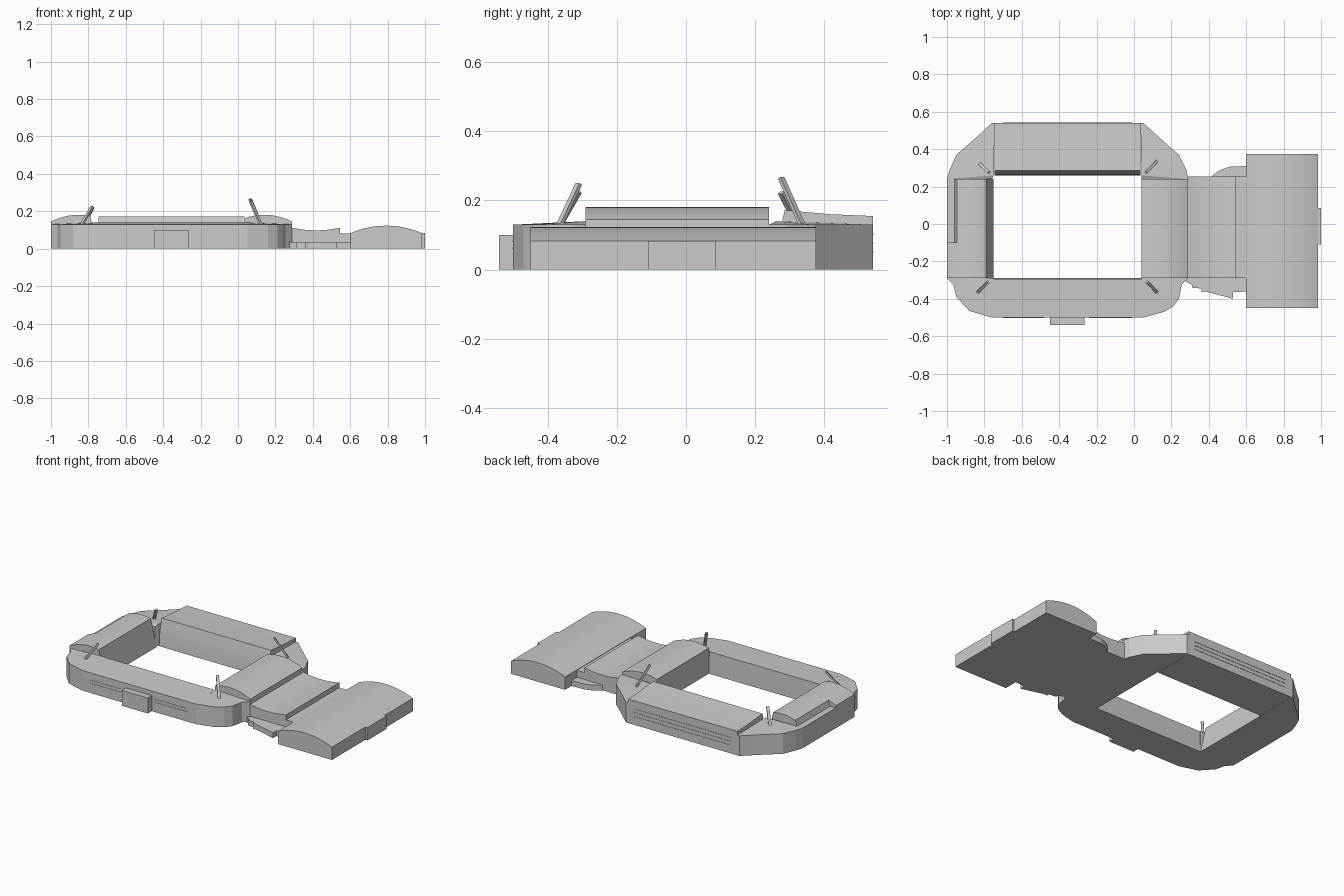
import bpy, bmesh, math
from mathutils import Vector, Matrix

if "Cube" in bpy.data.objects:
    bpy.data.objects.remove(bpy.data.objects["Cube"])


def finish(name, bm, smooth=False):
    bmesh.ops.recalc_face_normals(bm, faces=bm.faces)
    me = bpy.data.meshes.new(name)
    bm.to_mesh(me)
    bm.free()
    ob = bpy.data.objects.new(name, me)
    bpy.context.collection.objects.link(ob)
    if smooth:
        bpy.ops.object.select_all(action='DESELECT')
        ob.select_set(True)
        bpy.context.view_layer.objects.active = ob
        bpy.ops.object.shade_smooth_by_angle(angle=math.radians(25))
    return ob


def prism(name, pts, axis, a, b, smooth=False):
    """Extrude a 2D outline from a to b along x, y or z."""
    place = {'x': lambda p, t: (t, p[0], p[1]),
             'y': lambda p, t: (p[0], t, p[1]),
             'z': lambda p, t: (p[0], p[1], t)}[axis]
    bm = bmesh.new()
    lo = [bm.verts.new(place(p, a)) for p in pts]
    hi = [bm.verts.new(place(p, b)) for p in pts]
    bm.faces.new(lo)
    bm.faces.new(hi)
    for i in range(len(pts)):
        j = (i + 1) % len(pts)
        bm.faces.new((lo[i], lo[j], hi[j], hi[i]))
    return finish(name, bm, smooth)


def box(name, x0, x1, y0, y1, z0, z1):
    return prism(name, [(x0, y0), (x1, y0), (x1, y1), (x0, y1)], 'z', z0, z1)


def arc(p0, mid_z, p1, n=12):
    """Curved roof line whose middle reaches mid_z."""
    c = 2 * mid_z - (p0[1] + p1[1]) / 2
    return [(p0[0] + (p1[0] - p0[0]) * t,
             (1 - t) ** 2 * p0[1] + 2 * t * (1 - t) * c + t * t * p1[1])
            for t in (i / n for i in range(n + 1))]


def corner(name, inner, outer, z_in=0.14, z_out=0.13):
    """Corner infill: facets fanning out from the pitch corner."""
    bm = bmesh.new()
    lo = [bm.verts.new((x, y, 0)) for x, y in [inner] + outer]
    hi = [bm.verts.new((x, y, z_out if i else z_in))
          for i, (x, y) in enumerate([inner] + outer)]
    n = len(lo)
    bm.faces.new(lo)
    for i in range(1, n - 1):
        bm.faces.new((hi[0], hi[i], hi[i + 1]))
    for i in range(n):
        j = (i + 1) % n
        bm.faces.new((lo[i], lo[j], hi[j], hi[i]))
    finish(name, bm)


def floodlight(name, base, top):
    """Slim leaning slab."""
    b, t = Vector(base), Vector(top)
    d = t - b
    z = d.normalized()
    x = Vector((-z.y, z.x, 0)).normalized()
    rot = Matrix((x, z.cross(x), z)).transposed().to_4x4()
    bm = bmesh.new()
    bmesh.ops.create_cube(bm, size=1, matrix=Matrix.Translation((b + t) / 2) @ rot
                          @ Matrix.Diagonal((0.017, 0.011, d.length, 1)))
    finish(name, bm)


# Long stands
prism("back_stand", [(0.54, 0), (0.54, 0.155), (0.42, 0.16), (0.285, 0.172),
                     (0.274, 0.12), (0.265, 0.06), (0.26, 0)], 'x', -0.745, 0.035, True)
prism("front_stand", [(-0.5, 0), (-0.5, 0.13), (-0.295, 0.14), (-0.29, 0)],
      'x', -0.76, 0.045)

# End stands with arched roofs
left_roof = arc((-1.0, 0.145), 0.178, (-0.79, 0.175))
prism("left_stand_front", [(-1, 0)] + left_roof + [(-0.75, 0)], 'y', -0.29, -0.1, True)
prism("left_stand_back", [(-1, 0), (-1, 0.13), (-0.96, 0.13)]
      + [p for p in left_roof if p[0] > -0.962] + [(-0.75, 0)], 'y', -0.1, 0.24, True)
prism("right_stand", [(0.04, 0)] + arc((0.04, 0.165), 0.18, (0.29, 0.145))
      + [(0.29, 0)], 'y', -0.29, 0.24, True)

# Faceted corners
corner("back_left_corner", (-0.75, 0.26),
       [(-0.745, 0.54), (-0.76, 0.54), (-0.83, 0.475), (-0.95, 0.37), (-0.985, 0.29),
        (-1, 0.24), (-0.76, 0.24)])
corner("back_right_corner", (0.04, 0.26),
       [(0.04, 0.24), (0.29, 0.24), (0.28, 0.29), (0.24, 0.37), (0.16, 0.44),
        (0.05, 0.54), (0.035, 0.54)])
corner("front_right_corner", (0.04, -0.29),
       [(0.04, -0.5), (0.05, -0.5), (0.16, -0.47), (0.21, -0.44), (0.24, -0.4),
        (0.255, -0.325), (0.29, -0.29)])
corner("front_left_corner", (-0.75, -0.29),
       [(-1, -0.29), (-0.965, -0.325), (-0.95, -0.39), (-0.88, -0.465), (-0.76, -0.5)])

# Corner floodlights
floodlight("floodlight_front_left", (-0.835, -0.365, 0.13), (-0.78, -0.31, 0.225))
floodlight("floodlight_front_right", (0.122, -0.365, 0.13), (0.07, -0.31, 0.248))
floodlight("floodlight_back_right", (0.122, 0.335, 0.13), (0.065, 0.275, 0.265))
floodlight("floodlight_back_left", (-0.825, 0.322, 0.13), (-0.775, 0.275, 0.222))

# Entrance block and thin window bands on the long walls
box("front_entrance", -0.45, -0.265, -0.54, -0.5, 0, 0.1)
for i, z in enumerate((0.06, 0.08)):
    box(f"front_window_left_{i}", -0.7, -0.48, -0.502, -0.5, z, z + 0.004)
    box(f"front_window_right_{i}", -0.24, -0.01, -0.502, -0.5, z, z + 0.004)
for i, z in enumerate((0.05, 0.075, 0.1)):
    box(f"back_window_{i}", -0.7, -0.01, 0.54, 0.542, z, z + 0.004)

# Link building with sagging roof
prism("link_building", [(0.285, 0)] + arc((0.285, 0.113), 0.098, (0.545, 0.112))
      + [(0.545, 0)], 'y', -0.29, 0.255, True)
box("link_passage", 0.545, 0.6, -0.29, 0.255, 0, 0.08)
prism("front_terrace", [(0.26, -0.28), (0.28, -0.31), (0.31, -0.325), (0.31, -0.34),
                        (0.36, -0.345), (0.36, -0.363), (0.38, -0.36), (0.53, -0.4),
                        (0.53, -0.365), (0.6, -0.36), (0.6, -0.28)], 'z', 0, 0.035)
prism("back_terrace", [(0.41, 0.25), (0.44, 0.275), (0.47, 0.293), (0.51, 0.306),
                       (0.6, 0.31), (0.6, 0.25)], 'z', 0, 0.035)

# Arched sports hall and its side porch
prism("hall", [(0.6, 0)] + arc((0.6, 0.083), 0.123, (0.985, 0.083), 16)
      + [(0.985, 0)], 'y', -0.45, 0.375, True)
box("hall_porch", 0.985, 1.0, -0.11, 0.085, 0, 0.083)
